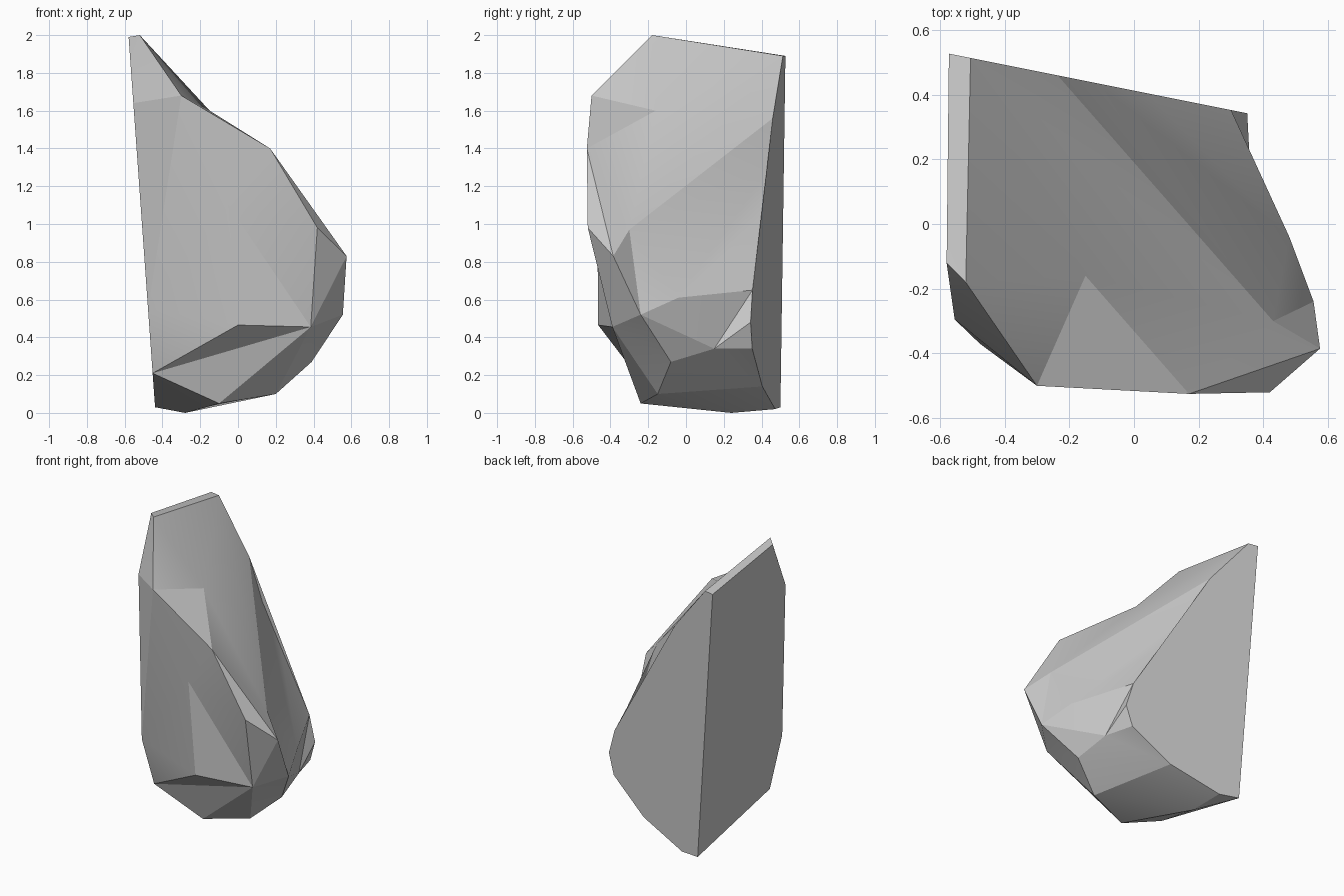
import bpy, bmesh, math
from mathutils import Vector

cube = bpy.data.objects.get("Cube")
if cube:
    bpy.data.objects.remove(cube, do_unlink=True)


def left_point(y, z):
    """Point on the flat, slightly leaning split face at -x."""
    return Vector((-0.437 - 0.0714 * z, y, z))


def back_point(x, z):
    """Point on the flat vertical split face at the back."""
    return Vector((x, 0.412 - 0.2 * x, z))


# Outlines of the two flat split faces
left_outline = [(-0.12, 1.99), (-0.295, 1.64), (-0.37, 0.55), (-0.27, 0.21)]
back_outline = [(-0.572, 1.89), (-0.505, 1.89), (-0.236, 1.56), (0.3, 0.65),
                (0.35, 0.48), (0.307, 0.34), (0.04, 0.14), (-0.3, 0.02),
                (-0.439, 0.03)]

# Corners of the rough front, side and underside
rough_corners = [
    (-0.52, -0.18, 2.0), (-0.3, -0.5, 1.68), (0.17, -0.525, 1.4),
    (0.42, -0.52, 0.98), (0, -0.465, 0.465), (0.2, -0.15, 0.1),
    (-0.1, -0.24, 0.05), (-0.28, 0.24, 0),
]
# Hollows: raised while the hull is wrapped, then pressed back by the offset
hollows = [
    # upper slope and front
    (Vector((-0.15, -0.16, 1.6)), Vector((0.1, -0.15, 0.3))),
    (Vector((0.43, -0.3, 0.97)), Vector((0.2, 0, 0.25))),
    (Vector((-0.05, -0.47, 1.1)), Vector((0, -0.05, 0))),
    # broken nose at the right
    (Vector((0.575, -0.385, 0.83)), Vector((0.15, -0.1, -0.1))),
    (Vector((0.555, -0.24, 0.52)), Vector((0.145, 0.04, -0.06))),
    (Vector((0.385, -0.39, 0.455)), Vector((0.1, -0.12, -0.1))),
    # chipped notch beside the back face
    (Vector((0.48, -0.04, 0.61)), Vector((0.14, 0.06, 0.08))),
    (Vector((0.36, 0.15, 0.34)), Vector((0.22, 0.03, -0.01))),
    (Vector((0.39, -0.08, 0.27)), Vector((0.08, 0, -0.04))),
    # wavering rim of the back face
    (back_point(-0.12, 1.29), Vector((0.07, -0.014, 0.02))),
    (back_point(0.04, 1.04), Vector((0.05, -0.01, 0.02))),
]

bm = bmesh.new()
for p in left_outline:
    bm.verts.new(left_point(*p))
for p in back_outline:
    bm.verts.new(back_point(*p))
for p in rough_corners:
    bm.verts.new(p)
raised = [(bm.verts.new(p + offset), offset) for p, offset in hollows]

hull = bmesh.ops.convex_hull(bm, input=bm.verts[:])
spare = {g for g in hull["geom_interior"] + hull["geom_unused"]
         if isinstance(g, bmesh.types.BMVert)}
for v, offset in raised:
    v.co -= offset
bmesh.ops.delete(bm, geom=list(spare), context='VERTS')
bmesh.ops.recalc_face_normals(bm, faces=bm.faces[:])

mesh = bpy.data.meshes.new("rock_shard")
bm.to_mesh(mesh)
bm.free()
rock = bpy.data.objects.new("rock_shard", mesh)
bpy.context.collection.objects.link(rock)

# Plain grey stone
stone = bpy.data.materials.new("grey stone")
stone.use_nodes = True
grey = (0.58, 0.58, 0.58, 1)
stone.diffuse_color = grey
stone.node_tree.nodes["Principled BSDF"].inputs["Base Color"].default_value = grey
mesh.materials.append(stone)

# Soft shading over the rough side, crisp split edges
bpy.ops.object.select_all(action='DESELECT')
rock.select_set(True)
bpy.context.view_layer.objects.active = rock
bpy.ops.object.shade_smooth_by_angle(angle=math.radians(16))
